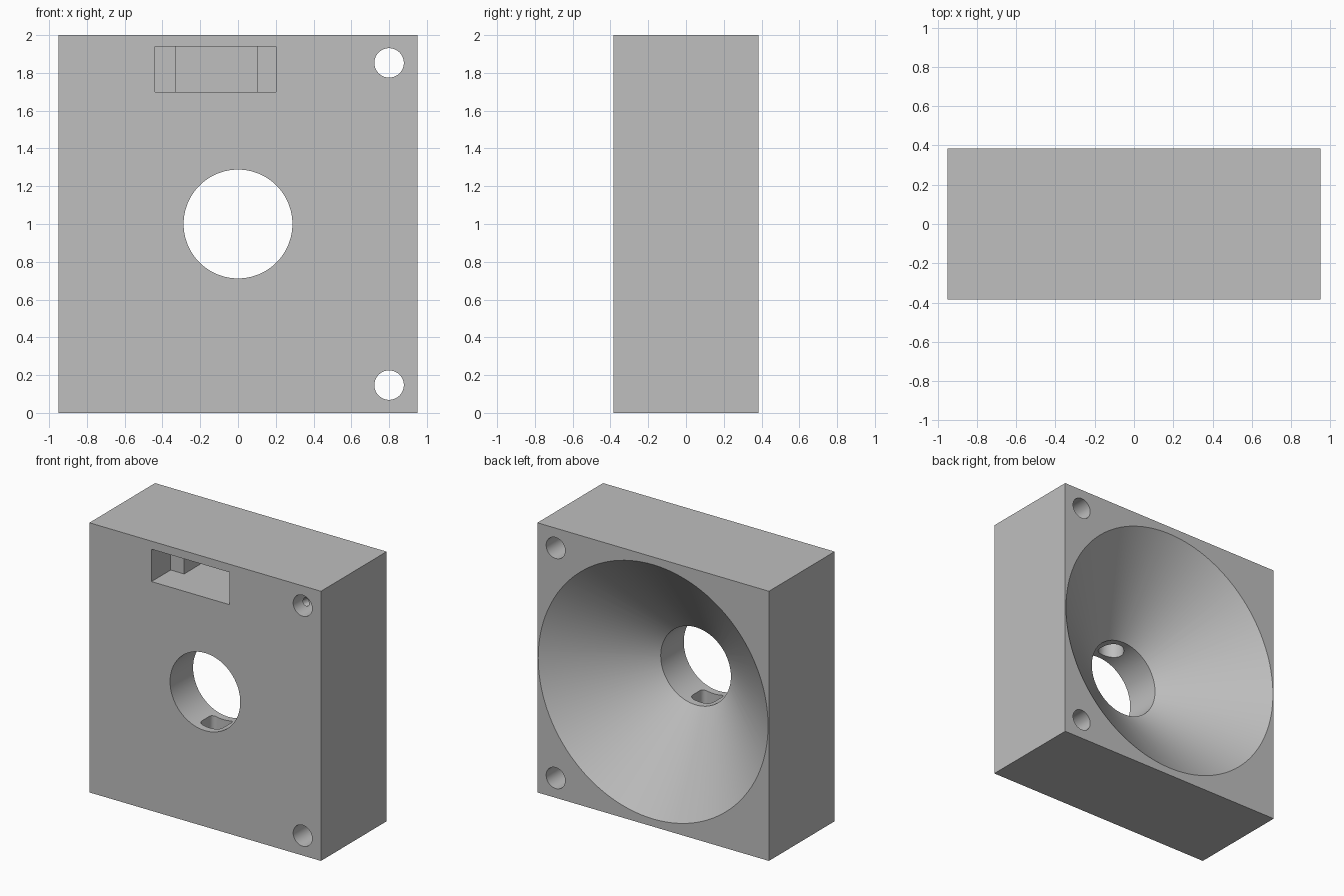
import bpy
import bmesh
import math
from mathutils import Vector, Matrix

default = bpy.data.objects.get("Cube")
if default:
    bpy.data.objects.remove(default, do_unlink=True)

W, D, H = 1.9, 0.77, 2.0
FRONT, BACK = -D / 2, D / 2
MID_Y = -0.25          # depth of the sensor sockets and wire channels
BORE_R = 0.288

grey = bpy.data.materials.new("plain_grey")
grey.use_nodes = True
colour = (0.52, 0.52, 0.52, 1)
grey.diffuse_color = colour
grey.node_tree.nodes["Principled BSDF"].inputs["Base Color"].default_value = colour


def finish(bm, name):
    bmesh.ops.recalc_face_normals(bm, faces=bm.faces)
    mesh = bpy.data.meshes.new(name)
    bm.to_mesh(mesh)
    bm.free()
    mesh.materials.append(grey)
    obj = bpy.data.objects.new(name, mesh)
    bpy.context.collection.objects.link(obj)
    return obj


def box(name, x0, x1, y0, y1, z0, z1, round_z=0):
    bm = bmesh.new()
    bmesh.ops.create_cube(bm, size=1)
    for v in bm.verts:
        v.co = ((x0 + x1) / 2 + v.co.x * (x1 - x0),
                (y0 + y1) / 2 + v.co.y * (y1 - y0),
                (z0 + z1) / 2 + v.co.z * (z1 - z0))
    if round_z:
        upright = [e for e in bm.edges
                   if abs(e.verts[0].co.z - e.verts[1].co.z) > 0.01]
        bmesh.ops.bevel(bm, geom=upright, offset=round_z, segments=5,
                        profile=0.5, affect='EDGES')
    return finish(bm, name)


def rod(name, start, end, r0, r1=None, sides=48):
    start, end = Vector(start), Vector(end)
    axis = end - start
    bm = bmesh.new()
    turn = axis.to_track_quat('Z', 'Y').to_matrix().to_4x4()
    bmesh.ops.create_cone(bm, cap_ends=True, segments=sides, radius1=r0,
                          radius2=r0 if r1 is None else r1, depth=axis.length,
                          matrix=Matrix.Translation((start + end) / 2) @ turn)
    return finish(bm, name)


def cut(body, cutter):
    mod = body.modifiers.new("cut", 'BOOLEAN')
    mod.operation = 'DIFFERENCE'
    mod.solver = 'EXACT'
    mod.object = cutter
    cutter.hide_render = True
    bpy.context.view_layer.objects.active = body
    bpy.ops.object.modifier_apply(modifier=mod.name)
    bpy.data.objects.remove(cutter, do_unlink=True)


# Main block
body = box("housing_block", -W / 2, W / 2, FRONT, BACK, 0, H)

# Flared funnel from the back, meeting a straight bore from the front
throat, rim_r = -0.115, 0.943
slope = (rim_r - BORE_R) / (BACK - throat)
over = 0.05
cut(body, rod("funnel_cutter", (0, throat, 1), (0, BACK + over, 1),
              BORE_R, rim_r + slope * over, 128))
cut(body, rod("bore_cutter", (0, FRONT - over, 1), (0, throat + 0.01, 1),
              BORE_R, sides=128))

# Stepped connector pocket in the front
cut(body, box("pocket_cutter", -0.44, 0.20, FRONT - over, FRONT + 0.225, 1.70, 1.94))
cut(body, box("deep_pocket_cutter", -0.33, 0.10, FRONT + 0.1, 0.08, 1.70, 1.94))

# Round socket above the bore, rounded square socket below it
cut(body, rod("upper_socket_cutter", (0, MID_Y, 1.2), (0, MID_Y, 1.45), 0.09))
cut(body, box("lower_socket_cutter", -0.09, 0.09, MID_Y - 0.08, MID_Y + 0.08,
              0.62, 0.85, round_z=0.035))
cut(body, rod("lower_recess_cutter", (0, MID_Y, 0.52), (0, MID_Y, 0.7), 0.05))

# Mounting holes, each with a wire channel to its socket
for side in (-1, 1):
    z = 1 + side * 0.853
    cut(body, rod("mount_hole_cutter", (0.8, FRONT - over, z),
                  (0.8, BACK + over, z), 0.078))
    cut(body, rod("wire_channel_cutter", (0.8, MID_Y, z),
                  (0.02, MID_Y, 1 + side * 0.36), 0.03, sides=24))

# Smooth the curved walls, keep the edges crisp
bpy.ops.object.select_all(action='DESELECT')
body.select_set(True)
bpy.context.view_layer.objects.active = body
bpy.ops.object.shade_smooth_by_angle(angle=math.radians(30))
